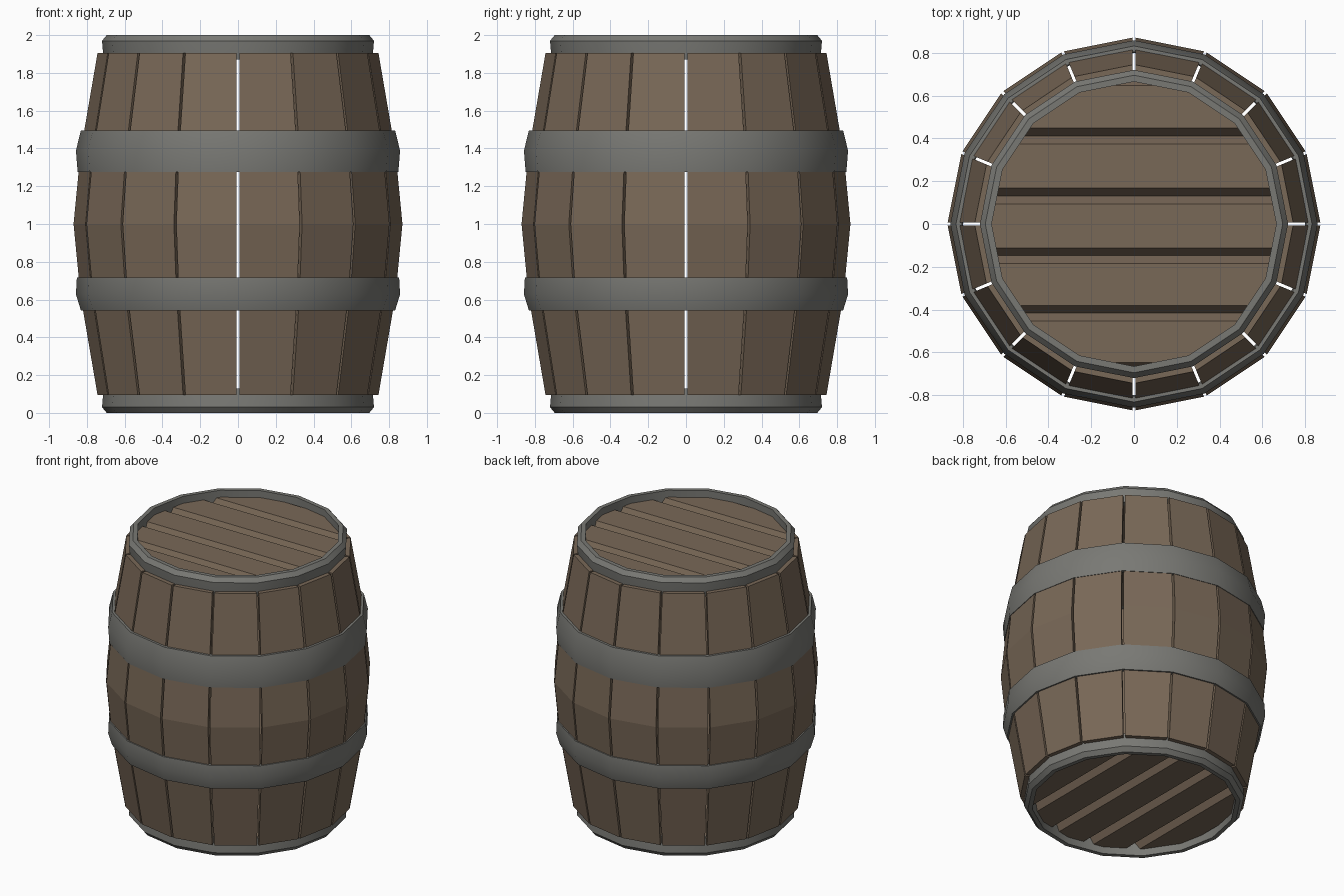
import bpy, bmesh
from math import sin, cos, pi, radians
from mathutils import Vector, Matrix

if "Cube" in bpy.data.objects:
    bpy.data.objects.remove(bpy.data.objects["Cube"])

N = 16
STEP = 2 * pi / N


def material(name, rgb):
    m = bpy.data.materials.new(name)
    m.diffuse_color = (*rgb, 1)
    m.use_nodes = True
    m.node_tree.nodes["Principled BSDF"].inputs["Base Color"].default_value = m.diffuse_color
    return m


wood = material("wood", (0.19, 0.138, 0.095))
metal = material("metal", (0.19, 0.19, 0.175))


def finish(bm, name, mat, smooth=False):
    bmesh.ops.recalc_face_normals(bm, faces=bm.faces)
    me = bpy.data.meshes.new(name)
    bm.to_mesh(me)
    bm.free()
    me.materials.append(mat)
    ob = bpy.data.objects.new(name, me)
    bpy.context.collection.objects.link(ob)
    if smooth:
        bpy.ops.object.select_all(action='DESELECT')
        ob.select_set(True)
        bpy.context.view_layer.objects.active = ob
        bpy.ops.object.shade_smooth_by_angle(angle=radians(32))
    return ob


def skin(bm, rings, closed):
    """Join rings of vertices with quads; cap the ends if not closed."""
    rows = [[bm.verts.new(p) for p in r] for r in rings]
    n = len(rows[0])
    pairs = list(zip(rows, rows[1:])) + ([(rows[-1], rows[0])] if closed else [])
    for a, b in pairs:
        for i in range(n):
            j = (i + 1) % n
            bm.faces.new((a[i], a[j], b[j], b[i]))
    if not closed:
        bm.faces.new(rows[0])
        bm.faces.new(rows[-1])


def hoop(name, profile):
    bm = bmesh.new()
    skin(bm, [[(r * cos(k * STEP), r * sin(k * STEP), z) for r, z in profile]
              for k in range(N)], True)
    return finish(bm, name, metal, True)


# Staves: bulging planks with a narrow gap at every corner
levels = [(0.745, 0.095), (0.835, 0.62), (0.872, 1.0), (0.835, 1.38), (0.745, 1.905)]
gap, thick = 0.007, 0.05
for k in range(N):
    bm = bmesh.new()
    rings = []
    for r, z in levels:
        ring = []
        for rad, side in ((r, -1), (r, 1), (r - thick, 1), (r - thick, -1)):
            ring.append((rad * cos(STEP / 2), side * (rad * sin(STEP / 2) - gap), z))
        rings.append(ring)
    skin(bm, rings, False)
    bm.transform(Matrix.Rotation((k + 0.5) * STEP, 4, 'Z'))
    finish(bm, f"stave_{k + 1}", wood)

# Middle hoops
hoop("upper_hoop", [(0.832, 1.495), (0.858, 1.388), (0.849, 1.275),
                    (0.825, 1.275), (0.825, 1.388), (0.805, 1.495)])
hoop("lower_hoop", [(0.832, 0.543), (0.858, 0.628), (0.853, 0.718),
                    (0.825, 0.718), (0.82, 0.628), (0.80, 0.543)])

# End rims
rim = [(0.665, 2.0), (0.695, 2.0), (0.72, 1.97), (0.714, 1.9), (0.71, 1.87), (0.665, 1.87)]
hoop("top_rim", rim)
hoop("bottom_rim", [(r, 2 - z) for r, z in rim])


# Lids: planks with V grooves between them, trimmed to the barrel outline
def lid(name, turn):
    top, depth, half = 1.95, 0.06, 0.037
    pts = [(-0.8, top)]
    for y in (-0.685, -0.417, -0.148, 0.131, 0.411, 0.685):
        pts += [(y - half, top), (y, top - depth), (y + half, top)]
    pts += [(0.8, top), (0.8, 1.87), (-0.8, 1.87)]
    bm = bmesh.new()
    skin(bm, [[(x, y, z) for y, z in pts] for x in (-0.8, 0.8)], False)
    for k in range(N):
        a = (k + 0.5) * STEP
        d = Vector((cos(a), sin(a), 0))
        cut = bmesh.ops.bisect_plane(
            bm, geom=bm.verts[:] + bm.edges[:] + bm.faces[:],
            plane_co=d * 0.69 * cos(STEP / 2), plane_no=d, clear_outer=True)
        edges = [e for e in cut['geom_cut'] if isinstance(e, bmesh.types.BMEdge)]
        bmesh.ops.holes_fill(bm, edges=edges)
    bm.transform(turn)
    finish(bm, name, wood)


lid("top_lid", Matrix.Identity(4))
# the bottom lid is flipped over, its planks running front to back
lid("bottom_lid", Matrix.Translation((0, 0, 2)) @ Matrix.Rotation(pi / 2, 4, 'Z')
    @ Matrix.Rotation(pi, 4, 'X'))
